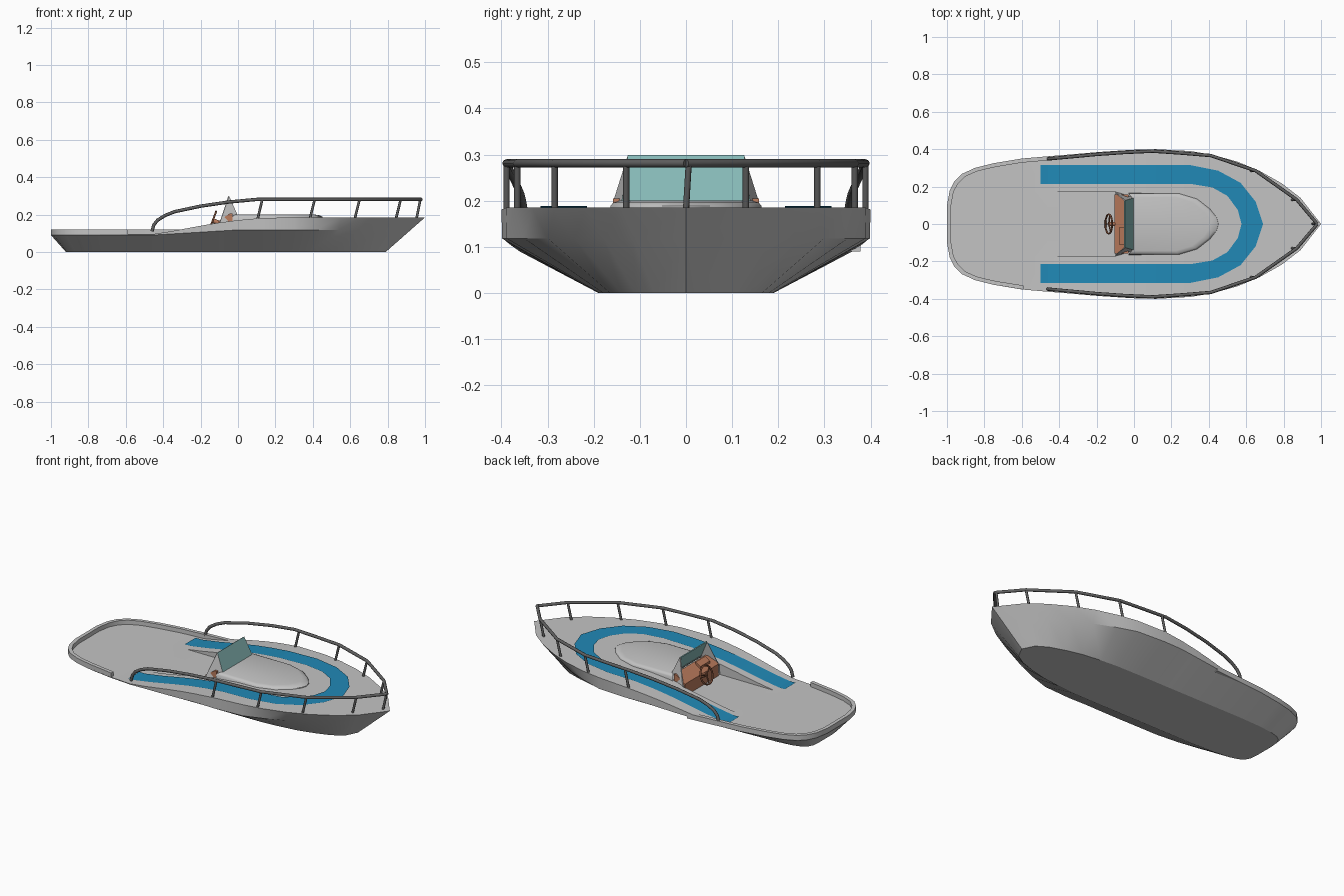
import bpy
import bmesh
import math
from mathutils import Vector

cube = bpy.data.objects.get("Cube")
if cube:
    bpy.data.objects.remove(cube)


def material(name, rgb):
    m = bpy.data.materials.new(name)
    m.use_nodes = True
    m.diffuse_color = (*rgb, 1)
    m.node_tree.nodes["Principled BSDF"].inputs["Base Color"].default_value = (*rgb, 1)
    return m


GREY = material("hull grey", (0.55, 0.55, 0.55))
BLUE = material("deck blue", (0.015, 0.25, 0.47))
STEEL = material("rail dark grey", (0.12, 0.12, 0.12))
GLASS = material("teal glass", (0.24, 0.48, 0.47))
BROWN = material("dash brown", (0.5, 0.2, 0.11))
DARK = material("wheel brown", (0.25, 0.09, 0.045))


def finish(bm, name, mats, smooth=None):
    bmesh.ops.remove_doubles(bm, verts=bm.verts, dist=0.0004)
    bmesh.ops.recalc_face_normals(bm, faces=bm.faces)
    mesh = bpy.data.meshes.new(name)
    bm.to_mesh(mesh)
    bm.free()
    ob = bpy.data.objects.new(name, mesh)
    bpy.context.collection.objects.link(ob)
    for m in mats:
        mesh.materials.append(m)
    if smooth:
        select(ob)
        bpy.ops.object.shade_smooth_by_angle(angle=math.radians(smooth))
    return ob


def select(ob):
    bpy.ops.object.select_all(action="DESELECT")
    ob.select_set(True)
    bpy.context.view_layer.objects.active = ob


def loft(bm, rows):
    """Skin neighbouring rows of points with quads."""
    rows = [[bm.verts.new(p) for p in row] for row in rows]
    for a, b in zip(rows, rows[1:]):
        for i in range(len(a) - 1):
            bm.faces.new((a[i], a[i + 1], b[i + 1], b[i]))


def tube(name, points, radius, mat, cyclic=False):
    cu = bpy.data.curves.new(name, "CURVE")
    cu.dimensions = "3D"
    cu.bevel_depth = radius
    cu.bevel_resolution = 2
    cu.use_fill_caps = True
    sp = cu.splines.new("POLY")
    sp.points.add(len(points) - 1)
    for p, co in zip(sp.points, points):
        p.co = (*co, 1)
    sp.use_cyclic_u = cyclic
    cu.materials.append(mat)
    ob = bpy.data.objects.new(name, cu)
    bpy.context.collection.objects.link(ob)
    select(ob)
    bpy.ops.object.convert(target="MESH")
    bpy.ops.object.shade_smooth_by_angle(angle=math.radians(50))


def prism(name, outline, axis_from, axis_to, mat, bevel=0):
    """Extrude an x-z outline along y."""
    bm = bmesh.new()
    f = bm.faces.new([bm.verts.new((x, axis_from, z)) for x, z in outline])
    new = bmesh.ops.extrude_face_region(bm, geom=[f])["geom"]
    verts = [v for v in new if isinstance(v, bmesh.types.BMVert)]
    bmesh.ops.translate(bm, verts=verts, vec=(0, axis_to - axis_from, 0))
    return finish(bm, name, [mat])


def table(x, pts):
    if x <= pts[0][0]:
        return pts[0][1]
    for (x0, v0), (x1, v1) in zip(pts, pts[1:]):
        if x <= x1:
            return v0 + (v1 - v0) * (x - x0) / (x1 - x0)
    return pts[-1][1]


FLOOR, SIDE = 0.095, 0.175
SHEER = [(-0.46, FLOOR), (-0.35, 0.112), (-0.2, 0.14), (-0.1, 0.157),
         (0, 0.17), (0.12, 0.181), (0.3, 0.185)]


def deck_z(x):
    return table(x, SHEER)


# Stations: gunwale x and half width, then keel x and half width
STATIONS = [(-1, 0, -0.92, 0), (-1, 0.1, -0.92, 0.06), (-0.985, 0.18, -0.915, 0.11),
            (-0.96, 0.228, -0.9, 0.14), (-0.92, 0.268, -0.87, 0.16), (-0.85, 0.3, -0.82, 0.175),
            (-0.75, 0.325, -0.73, 0.185), (-0.6, 0.35, -0.59, 0.19), (-0.46, 0.362, -0.46, 0.19),
            (-0.35, 0.371, -0.35, 0.19), (-0.2, 0.384, -0.2, 0.19), (-0.1, 0.391, -0.1, 0.19),
            (-0.099, 0.391, -0.099, 0.19), (0, 0.397, 0, 0.19), (0.12, 0.4, 0.12, 0.19),
            (0.3, 0.39, 0.28, 0.188), (0.42, 0.37, 0.38, 0.18), (0.55, 0.334, 0.5, 0.165),
            (0.67, 0.285, 0.6, 0.14), (0.79, 0.217, 0.69, 0.11), (0.89, 0.14, 0.755, 0.07),
            (1, 0, 0.79, 0)]


def width(x):
    return table(x, [(s[0], s[1]) for s in STATIONS[1:]])


# Hull with chine, side decks and sunken cockpit
def section(s, x, w, kx, kw):
    top = Vector((x, s * w, deck_z(x)))
    keel = Vector((kx, s * kw, 0))
    cz = table(x, [(-0.46, 0.09), (0, 0.118)])
    edge = Vector((x, s * w * 0.997, cz))
    slant = keel.lerp(top, cz / top.z)
    chine = edge.lerp(slant, table(x, [(0.3, 0), (0.75, 1)]))
    inner = s * min(SIDE, w * 0.6)
    floor = FLOOR if x <= -0.1 else top.z
    return [(kx, 0, 0), keel, chine, top, (x, inner, top.z), (x, inner, floor), (x, 0, floor)]


bm = bmesh.new()
for s in (1, -1):
    loft(bm, [section(s, *st) for st in STATIONS])
finish(bm, "hull", [GREY], 28)

# Low rim around the stern, open at the boarding gate on one side
path = [(-0.59, -width(-0.59))]
path += [(x, -w) for x, w, _, _ in reversed(STATIONS[1:7])]
path += [(x, w) for x, w, _, _ in STATIONS[1:10]] + [(-0.27, width(-0.27))]
bm = bmesh.new()
rows = []
for x, y in path:
    inward = Vector((-0.62 - x if x < -0.62 else 0, -y, 0)).normalized() * 0.022
    a, b = Vector((x, y, 0.09)), Vector((x, y, 0.12))
    rows.append([a, b, b + inward, a + inward, a])
loft(bm, rows)
bmesh.ops.remove_doubles(bm, verts=bm.verts, dist=0.0004)
bmesh.ops.holes_fill(bm, edges=bm.edges, sides=4)
finish(bm, "stern_rim", [GREY], 30)

# Blue walkway running round the foredeck
outer = [(0.3, 0.315), (0.45, 0.285), (0.57, 0.22), (0.65, 0.12), (0.69, 0)]
inner = [(0.3, 0.215), (0.42, 0.195), (0.5, 0.15), (0.555, 0.075), (0.575, 0)]
runs = [-0.5] + [x for x, _ in SHEER[:-1]]
outer = [(x, 0.315) for x in runs] + outer
inner = [(x, 0.215) for x in runs] + inner
bm = bmesh.new()
for s in (1, -1):
    loft(bm, [[(x, s * y, deck_z(x) + 0.004) for x, y in pair] for pair in zip(outer, inner)])
finish(bm, "blue_walkway", [BLUE])

# Raised cabin top with softened edges
half = [(-0.03, 0.165), (0.24, 0.165), (0.34, 0.135), (0.41, 0.08), (0.445, 0.035), (0.455, 0)]
bm = bmesh.new()
for s in (1, -1):
    rows = []
    for x, y in half:
        ring = [((x - 0.1) * k + 0.1, s * y * k, z)
                for k, z in ((1, 0.165), (0.99, 0.189), (0.95, 0.196), (0.87, 0.2))]
        rows.append(ring + [(ring[-1][0], 0, 0.2)])
    loft(bm, rows)
finish(bm, "cabin_top", [GREY], 50)

# Windshield: framed front pane with flared side panels
bm = bmesh.new()
foot = [bm.verts.new((0, s * 0.138, 0.187)) for s in (1, -1)]
crest = [bm.verts.new((-0.05, s * 0.125, 0.298)) for s in (1, -1)]
tail = [bm.verts.new((-0.1, s * 0.17, 0.15)) for s in (1, -1)]
pane = bm.faces.new((foot[0], crest[0], crest[1], foot[1]))
for i in (0, 1):
    low = bm.verts.new((0, foot[i].co.y, 0.15))
    bm.faces.new((foot[i], crest[i], tail[i], low))
bmesh.ops.inset_individual(bm, faces=[pane], thickness=0.019)
pane.material_index = 1
shield = finish(bm, "windshield", [GREY, GLASS])
mod = shield.modifiers.new("thickness", "SOLIDIFY")
mod.thickness = 0.006
mod.offset = 0

# Helm console and instrument box
prism("helm_console", [(-0.104, FLOOR), (-0.104, 0.165), (-0.045, 0.205), (-0.03, 0.205),
                       (-0.03, FLOOR)], -0.158, 0.158, BROWN)
prism("instrument_box", [(-0.08, 0.17), (-0.08, 0.195), (-0.05, 0.215), (-0.05, 0.19)],
      -0.11, -0.02, BROWN)

# Steering wheel with spokes and column
hub = Vector((-0.135, 0, 0.168))
up = Vector((0.35, 0, 0.94))
rim = [hub + 0.052 * (Vector((0, math.cos(a), 0)) + up * math.sin(a))
       for a in [math.tau * i / 20 for i in range(20)]]
tube("wheel_rim", rim, 0.005, DARK, True)
for i in (1, 8, 15):
    tube("wheel_spoke", [hub, rim[i]], 0.004, DARK)
tube("steering_column", [hub, hub + Vector((0.05, 0, -0.018))], 0.012, BROWN)

# Hand rails with slanted posts
RAIL_Z = [(-0.46, 0.11), (-0.45, 0.145), (-0.43, 0.17), (-0.39, 0.195), (-0.34, 0.215),
          (-0.2, 0.245), (-0.05, 0.267), (0.1, 0.281), (0.25, 0.281)]
RAIL_Y = [(-0.46, 0.348), (-0.2, 0.372), (0, 0.386), (0.12, 0.39), (0.41, 0.366),
          (0.65, 0.285), (0.87, 0.13), (0.98, 0)]


def rail_point(x, s):
    return Vector((x, s * table(x, RAIL_Y), table(x, RAIL_Z)))


for s, side in ((1, "left"), (-1, "right")):
    xs = [x for x, _ in RAIL_Z] + [0.41, 0.54, 0.65, 0.87, 0.98]
    tube(side + "_rail", [rail_point(x, s) for x in xs], 0.009, STEEL)
    for x in (0.13, 0.41, 0.65, 0.87):
        top = rail_point(x, s)
        tube(side + "_rail_post", [top, (x - 0.025, top.y, deck_z(x) - 0.005)], 0.007, STEEL)
tube("bow_rail_post", [rail_point(0.975, 1), (0.955, 0, 0.18)], 0.007, STEEL)
